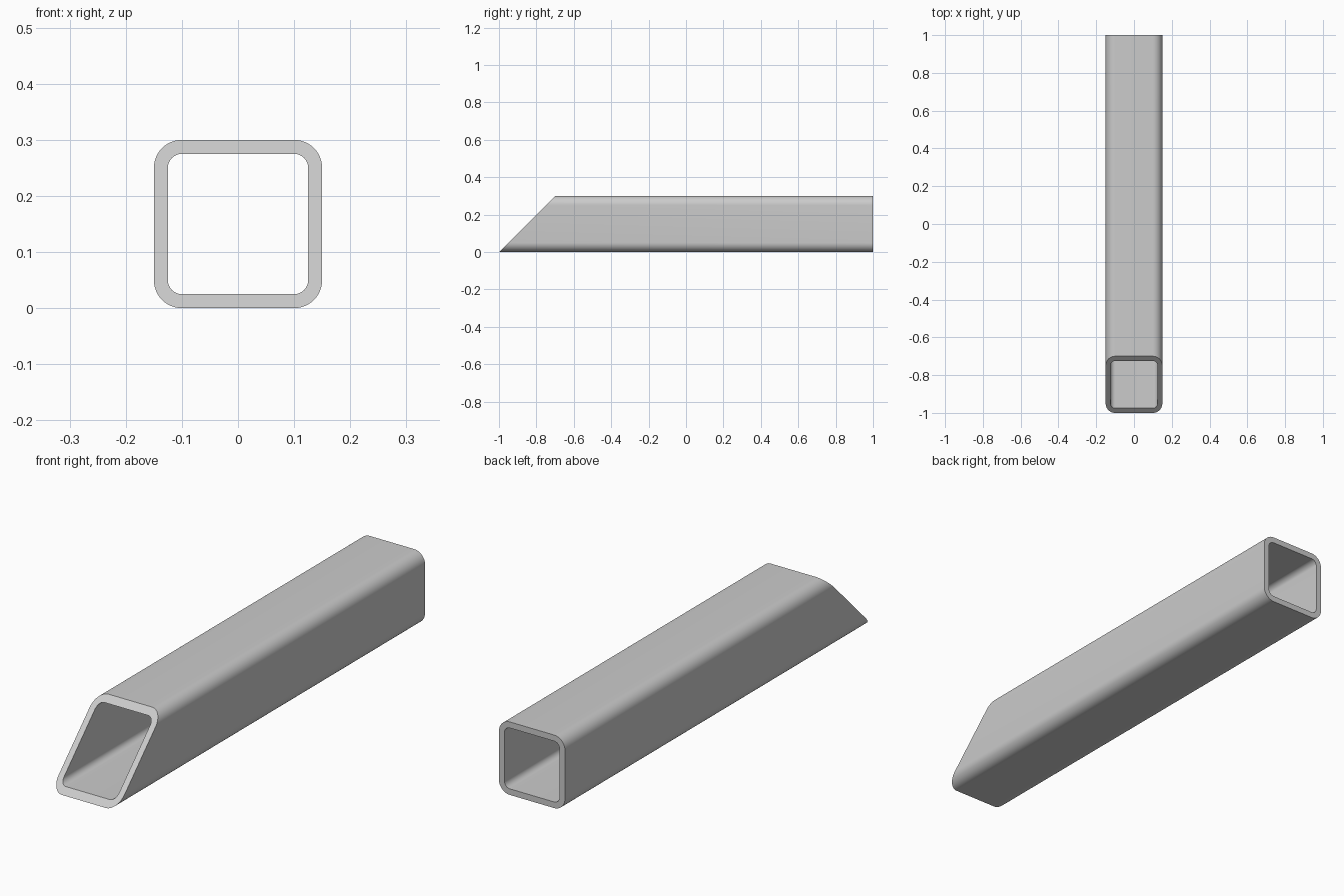
import bpy, bmesh
from math import sin, cos, pi

if "Cube" in bpy.data.objects:
    bpy.data.objects.remove(bpy.data.objects["Cube"])

SIZE, WALL, RADIUS, STEPS = 0.3, 0.025, 0.05, 12


def profile(half, radius):
    """Rounded square section as (x, z), standing on z = 0 when half = SIZE / 2."""
    pts = []
    c = half - radius
    for k, (sx, sz) in enumerate([(1, 1), (-1, 1), (-1, -1), (1, -1)]):
        for i in range(STEPS + 1):
            a = pi / 2 * (k + i / STEPS)
            pts.append((sx * c + radius * cos(a), SIZE / 2 + sz * c + radius * sin(a)))
    return pts


outer = profile(SIZE / 2, RADIUS)
inner = profile(SIZE / 2 - WALL, RADIUS - WALL)

bm = bmesh.new()


def ring(pts, y_at):
    return [bm.verts.new((x, y_at(z), z)) for x, z in pts]


def mitre(z):
    return z - 1.0


def square_end(z):
    return 1.0


# Rings in order around the wall: outer front, outer back, inner back, inner front
rings = [ring(outer, mitre), ring(outer, square_end),
         ring(inner, square_end), ring(inner, mitre)]

# Outer skin, back rim, inner skin, mitred front rim
n = len(outer)
for r in range(4):
    a, b = rings[r], rings[(r + 1) % 4]
    for i in range(n):
        j = (i + 1) % n
        bm.faces.new((a[i], a[j], b[j], b[i]))
bmesh.ops.recalc_face_normals(bm, faces=bm.faces)

mesh = bpy.data.meshes.new("square_tube")
bm.to_mesh(mesh)
bm.free()
tube = bpy.data.objects.new("square_tube", mesh)
bpy.context.collection.objects.link(tube)

# Smooth corners, crisp cut ends
bpy.context.view_layer.objects.active = tube
tube.select_set(True)
bpy.ops.object.shade_smooth_by_angle(angle=pi / 6)
